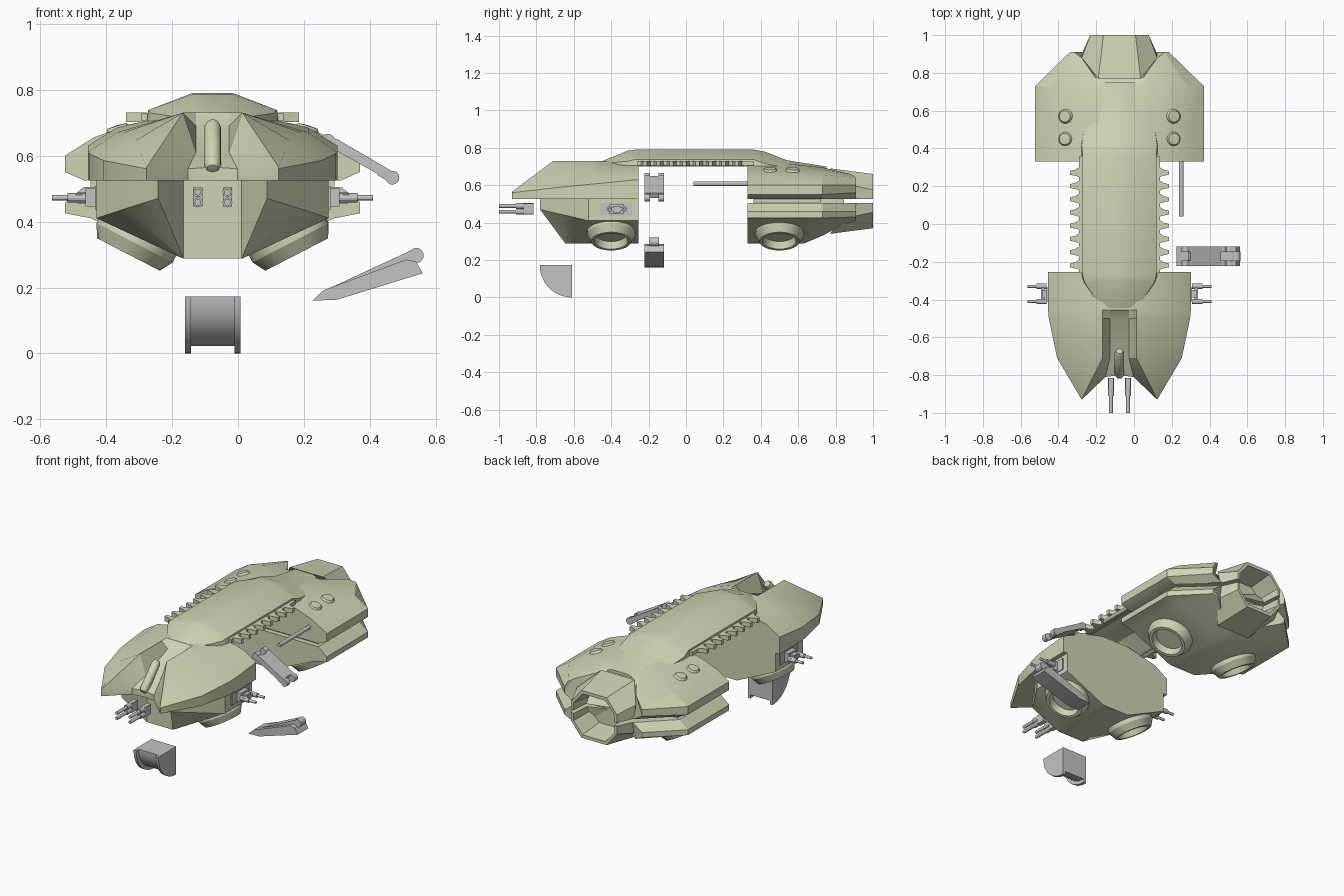
import bpy, bmesh
from math import cos, sin, tau
from mathutils import Vector

cube = bpy.data.objects.get("Cube")
if cube:
    bpy.data.objects.remove(cube, do_unlink=True)

CX = -0.077  # centre line of the hull


def material(name, rgb):
    m = bpy.data.materials.new(name)
    m.use_nodes = True
    m.diffuse_color = (*rgb, 1)
    m.node_tree.nodes["Principled BSDF"].inputs["Base Color"].default_value = (*rgb, 1)
    return m


OLIVE = material("pale_olive", (0.63, 0.655, 0.455))
GRAY = material("mid_gray", (0.55, 0.55, 0.555))


def finish(name, bm, mat, angle=0.45):
    bmesh.ops.remove_doubles(bm, verts=bm.verts, dist=0.0005)
    bmesh.ops.recalc_face_normals(bm, faces=bm.faces)
    me = bpy.data.meshes.new(name)
    bm.to_mesh(me)
    bm.free()
    ob = bpy.data.objects.new(name, me)
    bpy.context.collection.objects.link(ob)
    me.materials.append(mat)
    bpy.ops.object.select_all(action="DESELECT")
    ob.select_set(True)
    bpy.context.view_layer.objects.active = ob
    bpy.ops.object.shade_smooth_by_angle(angle=angle)
    return ob


def face(bm, verts):
    verts = list(dict.fromkeys(verts))
    if len(verts) > 2:
        bm.faces.new(verts)


def loft(name, sections, mat=OLIVE):
    """Mirrored hull: each section is (y, half profile of (x, z[, own y]))."""
    bm = bmesh.new()
    for s in (1, -1):
        rows = [[bm.verts.new((CX + s * p[0], p[2] if len(p) > 2 else y, p[1])) for p in pts]
                for y, pts in sections]
        n = len(rows[0])
        for a, b in zip(rows, rows[1:]):
            for i in range(n - 1):
                face(bm, (a[i], a[i + 1], b[i + 1], b[i]))
        for a in (rows[0], rows[-1]):
            for i in range(n // 2):
                face(bm, (a[i], a[i + 1], a[n - 2 - i], a[n - 1 - i]))
    return finish(name, bm, mat)


def prism(name, pts, axis, lo, hi, mat):
    """Polygon extruded along x, y or z."""
    def at(p, d):
        return {"x": (d, p[0], p[1]), "y": (p[0], d, p[1]), "z": (p[0], p[1], d)}[axis]
    bm = bmesh.new()
    a, b = ([bm.verts.new(at(p, d)) for p in pts] for d in (lo, hi))
    face(bm, a)
    face(bm, b)
    for i in range(len(pts)):
        j = (i + 1) % len(pts)
        face(bm, (a[i], a[j], b[j], b[i]))
    return finish(name, bm, mat)


def box(name, x, y, z, mat):
    return prism(name, [(x[0], y[0]), (x[1], y[0]), (x[1], y[1]), (x[0], y[1])], "z", *z, mat)


def lathe(name, origin, axis, profile, mat, n=20):
    """Profile of (radius, distance along axis)."""
    rot = Vector(axis).to_track_quat("Z", "Y")
    bm = bmesh.new()
    rows = [[bm.verts.new(Vector(origin) + rot @ Vector((r * cos(tau * k / n), r * sin(tau * k / n), h)))
             for k in range(n)] for r, h in profile]
    for a, b in zip(rows, rows[1:]):
        for k in range(n):
            j = (k + 1) % n
            face(bm, (a[k], a[j], b[j], b[k]))
    return finish(name, bm, mat)


def rod(name, p, q, r, mat, n=12):
    d = Vector(q) - Vector(p)
    return lathe(name, p, d, [(0, 0), (r, 0), (r, d.length), (0, d.length)], mat, n)


# Front hull: shell with a sunken channel and two forward prongs
def shell(top, floor, shoulder, wall, ws):
    return [(0, floor), (.05, floor), (.09, top), shoulder, (ws, wall), (ws, .525), (.09, .525), (0, .525)]


loft("front_upper_hull", [
    (-.255, shell(.73, .73, (.29, .685), .63, .378)),
    (-.455, shell(.73, .73, (.29, .67), .61, .378)),
    (-.5, shell(.73, .69, (.285, .665), .606, .374)),
    (-.71, shell(.73, .61, (.235, .645), .585, .33)),
    (-.93, [(0, .565, -.8), (.075, .56, -.81), (.2, .565), (.2, .565), (.2, .56),
            (.2, .525), (.075, .525, -.81), (0, .525, -.8)])])


# Lower front hull: recessed chin wall between two forward cheeks
def belly(w, side):
    return [(0, .525), (.088, .525), (w, .525), (w, side), (.09, .288), (0, .288)]


loft("front_lower_hull", [
    (-.255, belly(.352, .41)),
    (-.52, belly(.352, .41)),
    (-.64, belly(.268, .438)),
    (-.78, [(0, .525, -.645), (.088, .525, -.645), (.165, .525), (.165, .47),
            (.088, .288, -.645), (0, .288, -.645)])])
lathe("channel_rib", (CX, -.67, .70), (0, -.14, -.145),
      [(0, 0), (.018, .004), (.025, .02), (.025, .18), (.018, .196), (0, .2)], OLIVE)


# Spine joining both hulls, hollow underneath
def ridge(top, edge, w, bottom):
    return [(0, top), (.06, top), (w, edge), (w + .005, bottom), (.06, top - .02), (0, top - .02)]


loft("spine", [
    (-.45, ridge(.728, .715, .09, .66)),
    (-.31, ridge(.785, .728, .185, .68)),
    (-.27, ridge(.79, .738, .195, .70)),
    (.36, ridge(.79, .738, .195, .70)),
    (.42, ridge(.78, .715, .2, .68)),
    (.54, ridge(.733, .695, .18, .66)),
    (.75, ridge(.70, .67, .12, .65))])
for s, side in ((1, "left"), (-1, "right")):
    box(side + "_spine_rail", sorted((CX + s * .18, CX + s * .215)), (-.26, .36), (.705, .728), OLIVE)
    for k in range(8):
        y = -.215 + .07 * k
        prism(side + "_spine_tooth", [(CX + s * x, y + d) for x, d in
              ((.2, -.034), (.225, -.022), (.262, -.014), (.262, .006), (.235, .012), (.2, .034))],
              "z", .702, .73, OLIVE)


# Rear hull: two clam shells around a thin core
def clam(top, mid):
    return [(0, top), (.12, top), (.25, mid), (.36, .655), (.447, .60), (.447, .55), (.39, .525), (0, .525)]


loft("rear_upper_hull", [
    (.33, clam(.72, .695)), (.55, clam(.715, .69)), (.73, clam(.695, .68)),
    (.91, [(0, .675, .765), (.12, .675, .765), (.2, .66, .88), (.24, .64), (.262, .60),
           (.262, .56), (.2, .525), (0, .525, .86)])])


def keel(wb, bottom):
    return [(0, .505), (.39, .505), (.447, .458), (.447, .425), (.37, .41), (wb, bottom), (0, bottom)]


loft("rear_lower_hull", [
    (.33, keel(.09, .288)), (.63, keel(.09, .288)), (.73, keel(.1, .33)),
    (.91, [(0, .505, .84), (.2, .505), (.262, .46), (.262, .43), (.22, .41), (.14, .39, .84), (0, .39, .84)])])
box("rear_core", (CX - .37, CX + .37), (.36, .72), (.49, .54), OLIVE)
box("nozzle_throat", (CX - .14, CX + .14), (.70, .845), (.40, .63), OLIVE)

# Hexagonal exhaust in two halves
for flip, name in ((False, "upper_nozzle"), (True, "lower_nozzle")):
    rings = [(.77, [(0, .69), (.112, .69), (.2, .60, .88), (.2, .525, .9),
                    (.125, .525, .85), (.125, .56, .85), (.07, .62, .85), (0, .62, .85)]),
             (1.0, [(0, .66), (.085, .66), (.155, .575), (.155, .525),
                    (.138, .525), (.138, .57), (.077, .64), (0, .64)])]
    if flip:
        rings = [(y, [(p[0], 1.03 - p[1], *p[2:]) for p in pts]) for y, pts in rings]
    loft(name, rings)

for s, side in ((1, "left"), (-1, "right")):
    # Lift pods with a recessed mouth
    for y, end in ((-.4, "front"), (.5, "rear")):
        lathe(f"{side}_{end}_lift_pod", (CX + s * .255, y, .30), (s * .46, 0, -.89),
              [(0, -.13), (.115, -.13), (.13, -.085), (.13, -.04), (.107, 0), (.09, 0),
               (.08, -.04), (0, -.04)], OLIVE, 24)
    # Round hatches on the rear deck
    for y in (.45, .57):
        lathe(side + "_deck_hatch", (CX + s * .275, y, .642), (s * .3, 0, 1),
              [(0, 0), (.039, 0), (.039, .037), (.03, .05), (0, .052)], OLIVE)

    # Side gun mounts with paired barrels
    def span(a, b):
        return sorted((CX + s * a, CX + s * b))
    box(side + "_gun_plate", span(.34, .357), (-.46, -.29), (.437, .507), GRAY)
    box(side + "_gun_block", span(.35, .385), (-.41, -.335), (.445, .50), GRAY)
    box(side + "_gun_yoke", span(.38, .41), (-.39, -.35), (.455, .49), GRAY)
    box(side + "_gun_bar", span(.395, .415), (-.42, -.32), (.463, .482), GRAY)
    for y in (-.41, -.33):
        rod(side + "_gun_sleeve", (CX + s * .385, y, .472), (CX + s * .44, y, .472), .014, GRAY)
        rod(side + "_gun_barrel", (CX + s * .43, y, .472), (CX + s * .487, y, .472), .008, GRAY)
    # Nose guns with stacked barrels
    x = CX + s * .045
    box(side + "_nose_gun_body", (x - .014, x + .014), (-.87, -.815), (.445, .503), GRAY)
    for z in (.458, .489):
        rod(side + "_nose_gun_sleeve", (x, -.91, z), (x, -.815, z), .015, GRAY)
        rod(side + "_nose_gun_barrel", (x, -1.0, z), (x, -.9, z), .010, GRAY)


# Detached chin shield: quarter drum between two cheeks
def quarter(r):
    return [(-.61, .172)] + [(-.61 - r * sin(tau * k / 48), .172 - r * cos(tau * k / 48)) for k in range(13)]


prism("chin_shield_drum", quarter(.15), "x", -.15, 0, GRAY)
for x in (-.16, -.01):
    prism("chin_shield_cheek", quarter(.172), "x", x, x + .018, GRAY)

# Detached lower leg: wedge foot with a hinge
prism("lower_leg_wedge", [(.225, .16), (.30, .163), (.56, .243), (.54, .278), (.51, .285), (.26, .192)],
      "y", -.222, -.118, GRAY)
prism("lower_leg_tongue", [(.26, .19), (.50, .265), (.55, .28), (.53, .315)], "y", -.195, -.145, GRAY)
rod("lower_leg_hinge", (.54, -.195, .297), (.54, -.145, .297), .023, GRAY, 16)

# Detached upper leg: slab with forked knuckles at both ends
prism("upper_leg_slab", [(.285, .622), (.445, .532), (.46, .557), (.30, .65)], "y", -.222, -.118, GRAY)
for x, z, u, v in ((.272, .645, .31, .624), (.468, .533, .43, .555)):
    for y in (-.222, -.148):
        rod("upper_leg_knuckle", (x, y, z), (x, y + .03, z), .021, GRAY, 16)
        prism("upper_leg_fork", [(x - .008, z - .014), (u - .008, v - .014), (u + .008, v + .014),
                                 (x + .008, z + .014)], "y", y, y + .03, GRAY)

# Detached rod ahead of the rear hull
rod("loose_rod", (.25, .04, .608), (.25, .34, .608), .012, GRAY)
